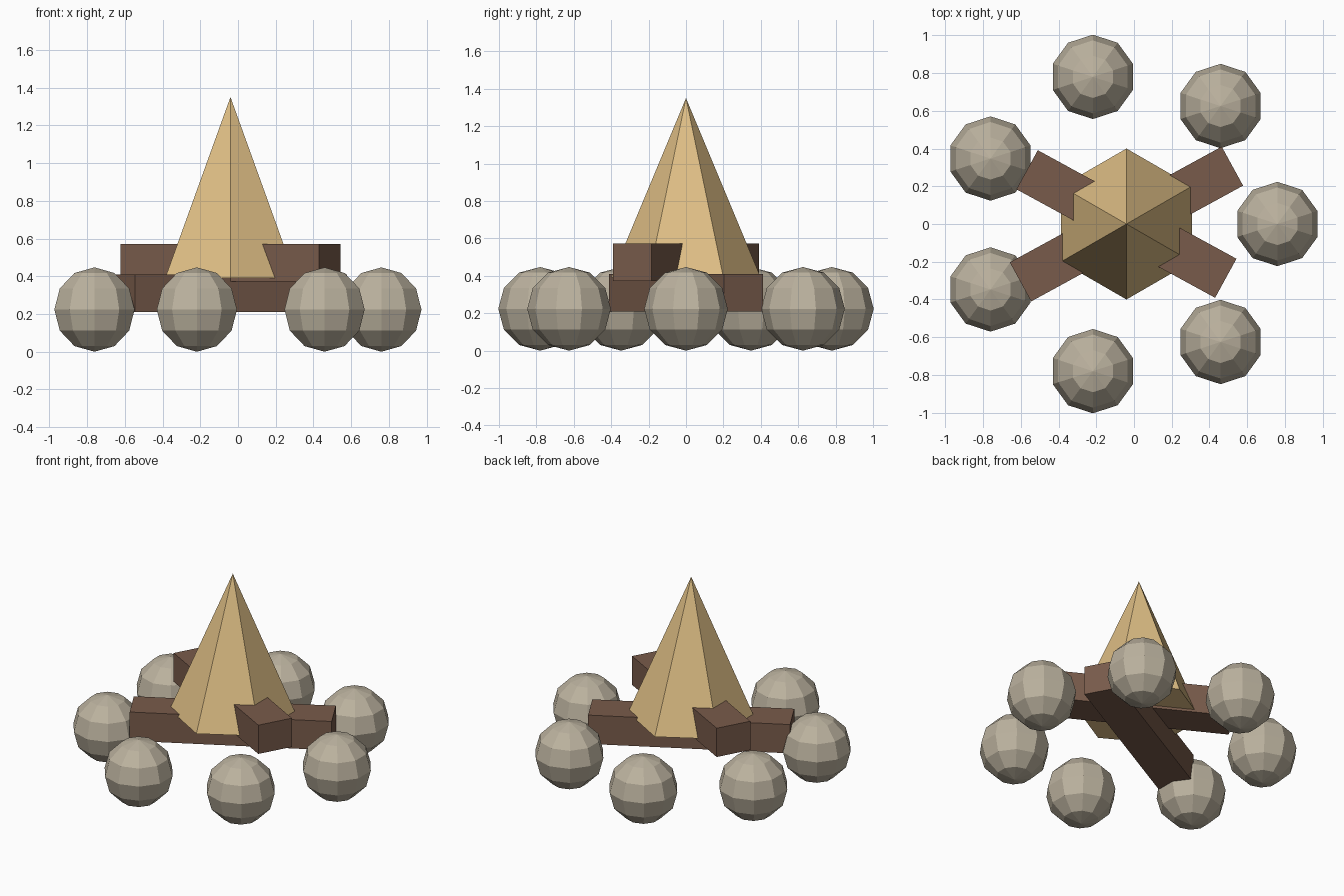
import bpy, math

if "Cube" in bpy.data.objects:
    bpy.data.objects.remove(bpy.data.objects["Cube"])

CX = -0.04  # shared centre of the ring, logs and flame


def material(name, rgb):
    m = bpy.data.materials.new(name)
    m.diffuse_color = (*rgb, 1)
    m.use_nodes = True
    m.node_tree.nodes["Principled BSDF"].inputs["Base Color"].default_value = m.diffuse_color
    return m


stone_grey = material("stone_grey", (0.50, 0.445, 0.345))
bark_brown = material("bark_brown", (0.19, 0.105, 0.07))
flame_tan = material("flame_tan", (0.74, 0.52, 0.235))


def finish(name, mat):
    ob = bpy.context.object
    ob.name = name
    ob.data.materials.append(mat)
    return ob


# Ring of seven stones
R = 0.2235
for i in range(7):
    a = 2 * math.pi * i / 7
    bpy.ops.mesh.primitive_uv_sphere_add(
        segments=10, ring_count=6, radius=R,
        location=(CX + 0.8 * math.cos(a), 0.8 * math.sin(a), R))
    finish(f"stone_{i + 1}", stone_grey)

# Two crossed logs, one resting on the other
for name, length, z, angle in (("lower_log", 1.28, 0.31, 0.5),
                               ("upper_log", 1.20, 0.472, -0.5)):
    bpy.ops.mesh.primitive_cube_add(size=1, location=(CX, 0, z), rotation=(0, 0, angle))
    log = finish(name, bark_brown)
    log.scale = (length, 0.236, 0.2)

# Six-sided flame
bpy.ops.mesh.primitive_cone_add(vertices=6, radius1=0.4, radius2=0, depth=0.96,
                                location=(CX, 0, 0.87))
finish("flame", flame_tan)
